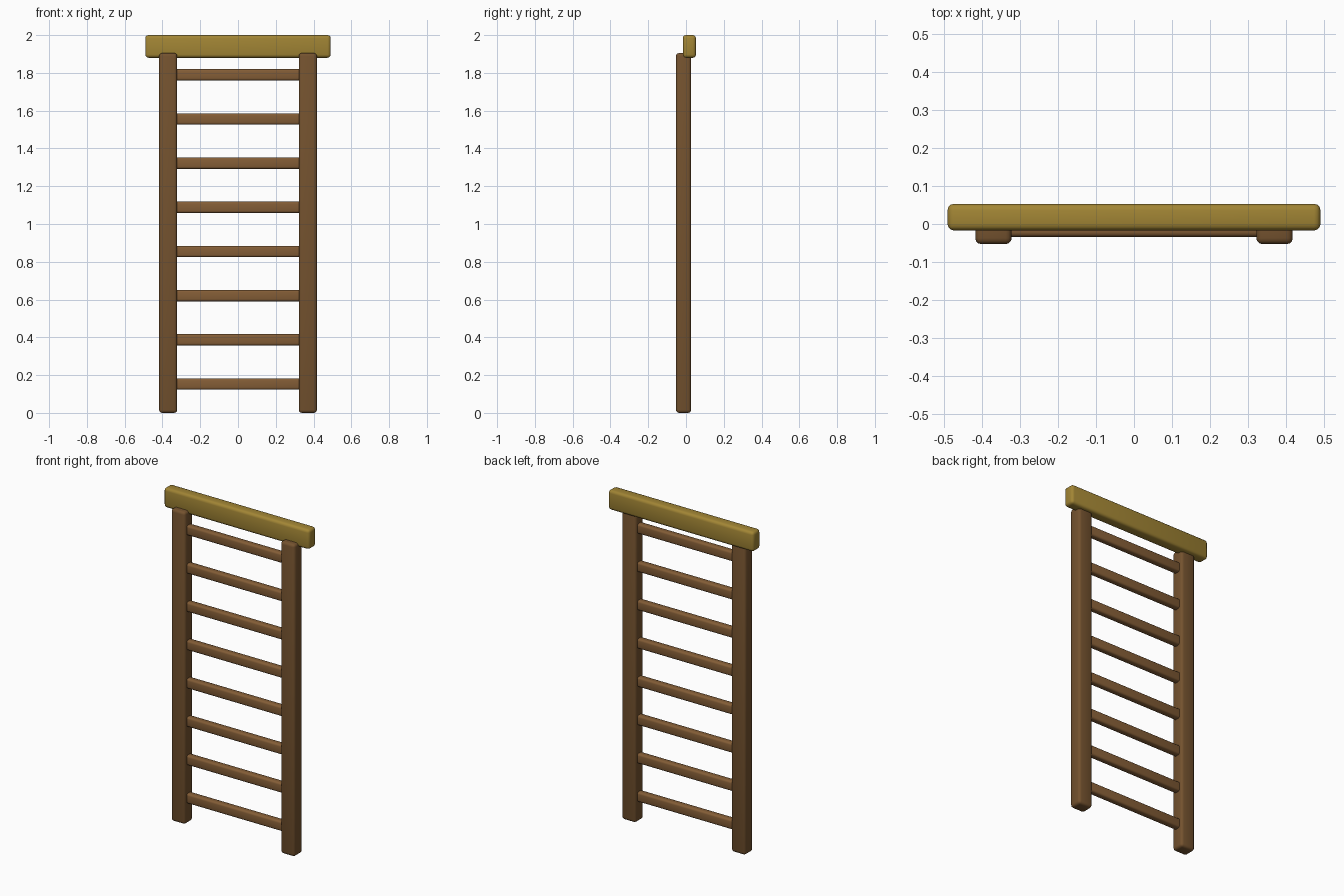
import bpy, math

if "Cube" in bpy.data.objects:
    bpy.data.objects.remove(bpy.data.objects["Cube"])


def material(name, colour):
    m = bpy.data.materials.new(name)
    m.diffuse_color = (*colour, 1)
    m.use_nodes = True
    m.node_tree.nodes["Principled BSDF"].inputs["Base Color"].default_value = m.diffuse_color
    return m


def bar(name, lo, hi, bevel, mat):
    """Rounded timber between two opposite corners."""
    centre = [(a + b) / 2 for a, b in zip(lo, hi)]
    bpy.ops.mesh.primitive_cube_add(size=1, location=centre)
    ob = bpy.context.object
    ob.name = name
    ob.scale = [b - a for a, b in zip(lo, hi)]
    bpy.ops.object.transform_apply(location=False, rotation=False, scale=True)
    mod = ob.modifiers.new("rounded_edges", 'BEVEL')
    mod.width = bevel
    mod.segments = 3
    bpy.ops.object.modifier_apply(modifier=mod.name)
    bpy.ops.object.shade_smooth_by_angle(angle=math.radians(35))
    ob.data.materials.append(mat)
    return ob


dark = material("post_wood", (0.175, 0.085, 0.028))
mid = material("rung_wood", (0.23, 0.11, 0.037))
gold = material("beam_wood", (0.36, 0.235, 0.035))

# Side posts
bar("left_post", (-0.418, -0.053, 0), (-0.322, 0.027, 1.905), 0.016, dark)
bar("right_post", (0.322, -0.053, 0), (0.418, 0.027, 1.905), 0.016, dark)

# Rungs, let slightly into the posts
for i in range(8):
    z = 0.153 + i * 0.2338
    bar(f"rung_{i + 1}", (-0.335, -0.034, z - 0.03), (0.335, 0.008, z + 0.03), 0.012, mid)

# Top beam, set behind the post fronts
bar("top_beam", (-0.491, -0.017, 1.88), (0.491, 0.053, 2.0), 0.017, gold)
